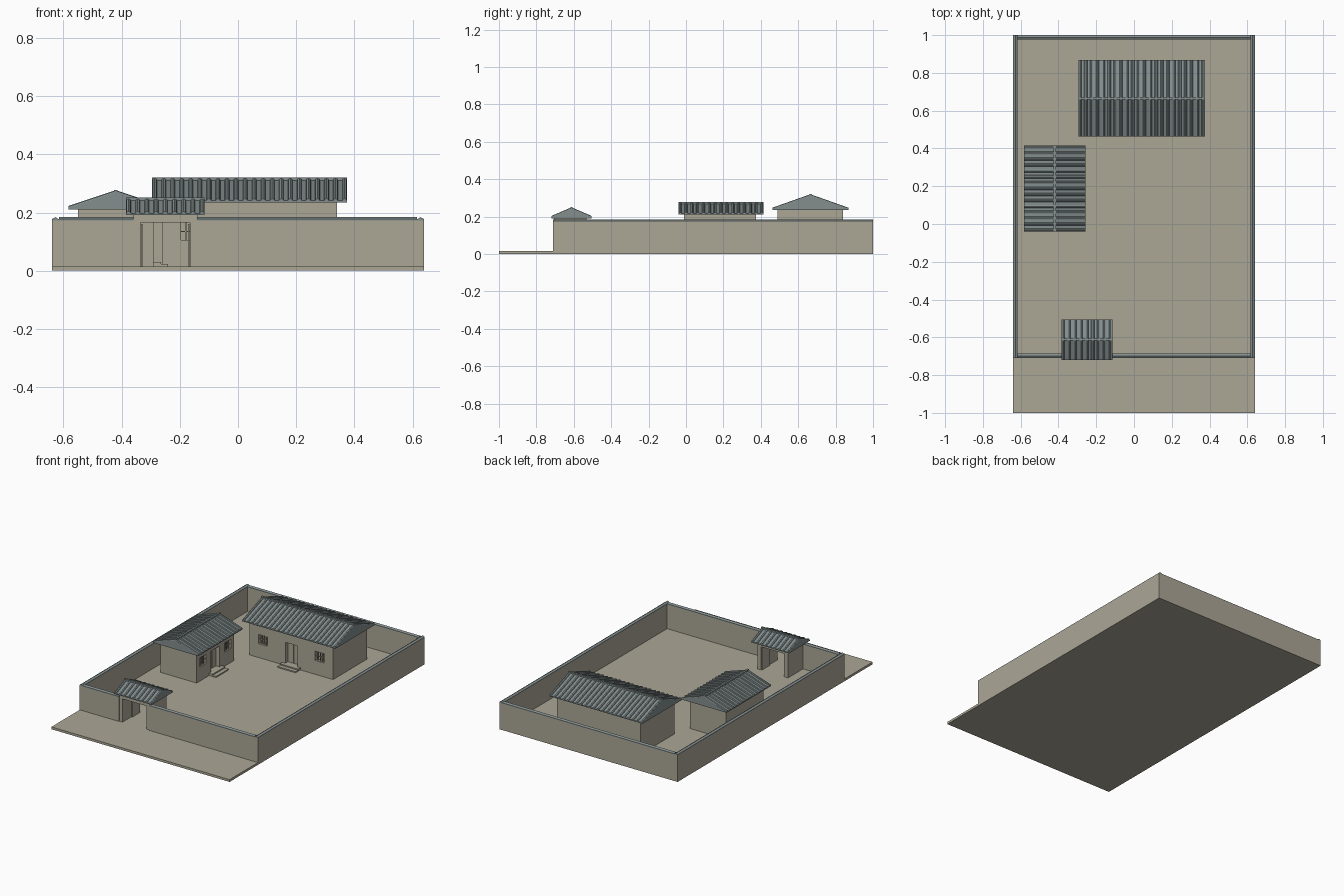
import bpy, bmesh, math
from mathutils import Matrix, Vector

if "Cube" in bpy.data.objects:
    bpy.data.objects.remove(bpy.data.objects["Cube"])


def material(name, rgb):
    m = bpy.data.materials.new(name)
    m.diffuse_color = (*rgb, 1)
    m.use_nodes = True
    m.node_tree.nodes["Principled BSDF"].inputs["Base Color"].default_value = m.diffuse_color
    return m


CLAY = material("tan_clay", (0.41, 0.385, 0.305))
TILE = material("grey_tile", (0.23, 0.27, 0.27))
G = 0.015  # yard level


def add_box(bm, lo, hi):
    c = [(a + b) / 2 for a, b in zip(lo, hi)]
    s = [b - a for a, b in zip(lo, hi)]
    bmesh.ops.create_cube(bm, size=1, matrix=Matrix.Translation(c) @ Matrix.Diagonal((*s, 1)))


def add_prism(bm, ring, offset):
    """Sweep a closed ring of points by an offset vector."""
    a = [bm.verts.new(p) for p in ring]
    b = [bm.verts.new(Vector(p) + Vector(offset)) for p in ring]
    n = len(a)
    bm.faces.new(a)
    bm.faces.new(b[::-1])
    for i in range(n):
        bm.faces.new((a[i], b[i], b[(i + 1) % n], a[(i + 1) % n]))


def finish(bm, name, mat, M=Matrix()):
    bmesh.ops.recalc_face_normals(bm, faces=bm.faces)
    me = bpy.data.meshes.new(name)
    bm.to_mesh(me)
    bm.free()
    me.materials.append(mat)
    me.transform(M)
    ob = bpy.data.objects.new(name, me)
    bpy.context.collection.objects.link(ob)
    return ob


def boxes(name, mat, items, M=Matrix()):
    bm = bmesh.new()
    for lo, hi in items:
        add_box(bm, lo, hi)
    return finish(bm, name, mat, M)


def carve(ob, cuts, M):
    """Cut box-shaped openings out of a part."""
    cutter = boxes("cutter", CLAY, cuts, M)
    mod = ob.modifiers.new("openings", "BOOLEAN")
    mod.operation, mod.solver, mod.object = "DIFFERENCE", "EXACT", cutter
    dg = bpy.context.evaluated_depsgraph_get()
    me = bpy.data.meshes.new_from_object(ob.evaluated_get(dg))
    ob.modifiers.clear()
    ob.data = me
    bpy.data.objects.remove(cutter)


def roof(name, M, length, half, eave, top):
    """Gabled roof with rounded tile ribs; the ridge runs along local x."""
    bm = bmesh.new()
    r, t = 0.0085, 0.006
    ridge = top - 0.007
    x0 = -length / 2
    add_prism(bm, [(x0, -half, eave), (x0, half, eave), (x0, half, eave + t),
                   (x0, 0, ridge), (x0, -half, eave + t)], (length, 0, 0))
    n = round(length / 0.0305)
    pitch = (length - 2 * r) / (n - 1)
    for i in range(n):
        x = x0 + r + i * pitch
        for s in (-1, 1):
            arc = [math.pi * k / 4 for k in range(5)]
            ring = [(x + r * math.cos(a), s * half, eave + t - 0.001 + 0.9 * r * math.sin(a)) for a in arc]
            add_prism(bm, ring, (0, -s * half, ridge - eave - t))
    # ridge cap
    add_box(bm, (x0, -0.006, ridge - 0.008), (-x0, 0.006, top + 0.001))
    return finish(bm, name, TILE, M)


def house(name, cx, cy, angle, w, d, h, win, roof_w, roof_half, roof_shift, eave, top):
    """House facing local -y with a central door, two barred windows and steps."""
    M = Matrix.Translation((cx, cy, 0)) @ Matrix.Rotation(angle, 4, "Z")
    f = -d / 2
    body = boxes(name + "_body", CLAY, [((-w / 2, f, 0.005), (w / 2, -f, h))], M)
    cuts = [((-0.043, f - 0.02, 0.03), (0.043, f + 0.035, 0.165))]
    bars = []
    for c in (-win, win):
        cuts.append(((c - 0.033, f - 0.02, 0.105), (c + 0.033, f + 0.025, 0.165)))
        for k in (-1, 0, 1):
            x = c + k * 0.0165
            bars.append(((x - 0.0025, f + 0.006, 0.104), (x + 0.0025, f + 0.011, 0.166)))
        bars.append(((c - 0.034, f + 0.007, 0.133), (c + 0.034, f + 0.010, 0.137)))
    carve(body, cuts, M)
    boxes(name + "_window_bars", CLAY, bars, M)
    # double door leaves inside the recess
    boxes(name + "_door", CLAY, [((-0.043, f + 0.026, 0.03), (-0.001, f + 0.034, 0.164)),
                                 ((0.001, f + 0.026, 0.03), (0.043, f + 0.034, 0.164))], M)
    boxes(name + "_steps", CLAY, [((-0.065, f - 0.05, 0.01), (0.065, f + 0.001, 0.0225)),
                                  ((-0.065, f - 0.025, 0.01), (0.065, f + 0.001, 0.03))], M)
    roof(name + "_roof", M @ Matrix.Translation((roof_shift, 0, 0)), roof_w, roof_half, eave, top)


# ground slab
boxes("ground", CLAY, [((-0.64, -1, 0), (0.64, 1, G))])

# courtyard walls, front one split by the gate
X, Y0, Y1, T, WH = 0.64, -0.71, 1.0, 0.024, 0.173
runs = {"left_wall": ((-X, Y0), (-X + T, Y1)), "right_wall": ((X - T, Y0), (X, Y1)),
        "back_wall": ((-X + T, Y1 - T), (X - T, Y1)),
        "front_wall_left": ((-X + T, Y0), (-0.359, Y0 + T)),
        "front_wall_right": ((-0.141, Y0), (X - T, Y0 + T))}
for name, (a, b) in runs.items():
    boxes(name, CLAY, [((*a, 0.001), (*b, WH))])
    # sloped tile coping
    bm = bmesh.new()
    section = [(0, 0), (T, 0), (T, 0.004), (T / 2, 0.011), (0, 0.004)]
    if b[1] - a[1] > T * 2:
        add_prism(bm, [(a[0] + u, a[1], WH + v) for u, v in section], (0, b[1] - a[1], 0))
    else:
        add_prism(bm, [(a[0], a[1] + u, WH + v) for u, v in section], (b[0] - a[0], 0, 0))
    finish(bm, name + "_coping", TILE)

# main house at the back, side house on the left facing right
house("main_house", 0.04, 0.665, 0, 0.60, 0.35, 0.24, 0.2025, 0.67, 0.203, 0, 0.235, 0.32)
house("side_house", -0.42, 0.1825, math.pi / 2, 0.385, 0.26, 0.215, 0.127, 0.455, 0.1625, 0.005, 0.21, 0.277)

# gatehouse with a through passage and open leaves
GM = Matrix.Translation((-0.25, -0.615, 0))
gate = boxes("gate_body", CLAY, [((-0.11, -0.09, 0.005), (0.11, 0.083, 0.196))], GM)
carve(gate, [((-0.085, -0.2, G), (0.085, 0.2, 0.165))], GM)
boxes("gate_leaves", CLAY, [((-0.084, 0.0, G), (-0.078, 0.08, 0.16)),
                            ((0.078, 0.0, G), (0.084, 0.08, 0.16))], GM)
roof("gate_roof", GM @ Matrix.Translation((0, 0.003, 0)), 0.27, 0.1075, 0.191, 0.25)
